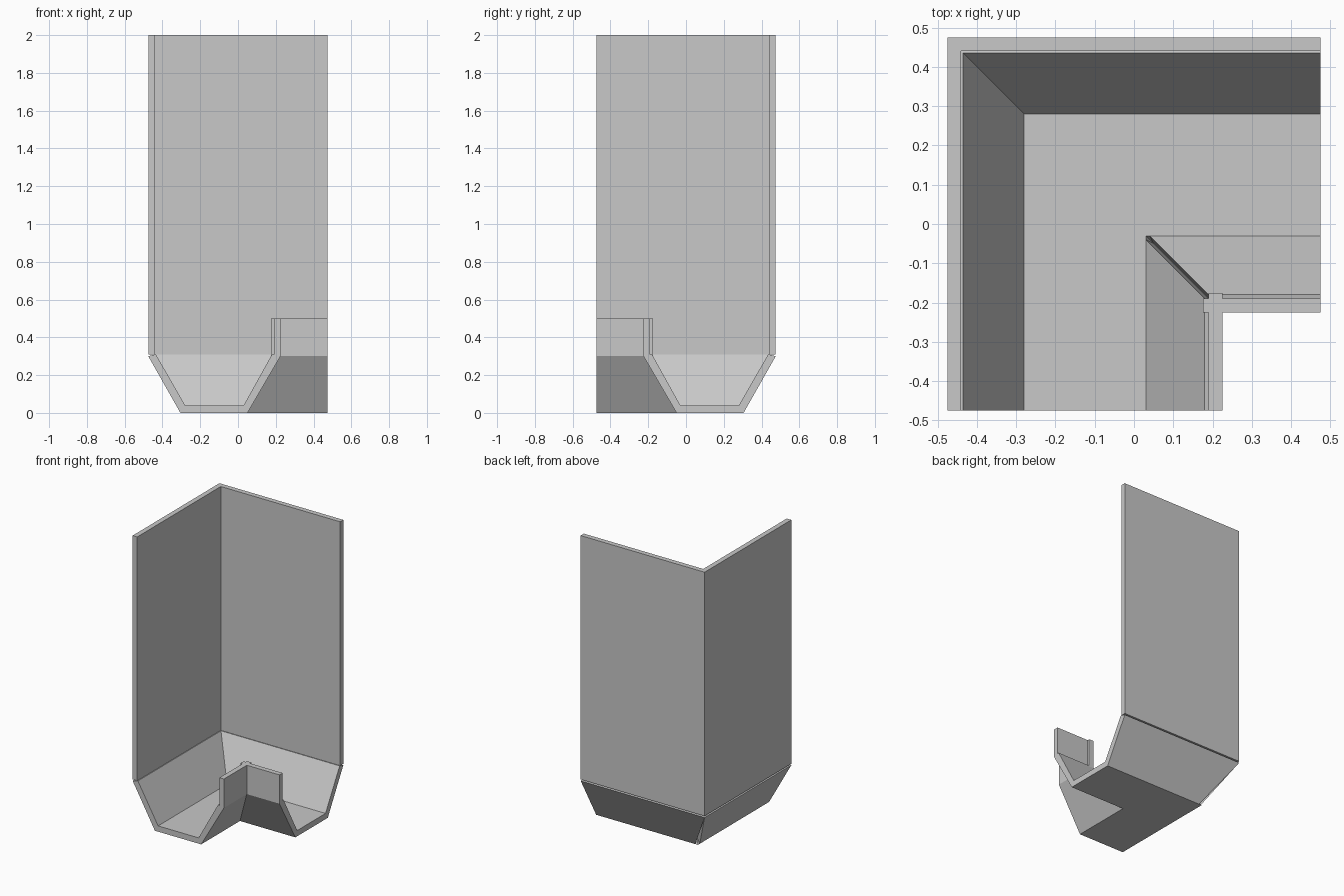
import bpy
import bmesh

cube = bpy.data.objects.get("Cube")
if cube:
    bpy.data.objects.remove(cube, do_unlink=True)

grey = bpy.data.materials.new("light_grey")
grey.use_nodes = True
colour = (0.58, 0.58, 0.58, 1)
grey.diffuse_color = colour
grey.node_tree.nodes["Principled BSDF"].inputs["Base Color"].default_value = colour

END = 0.475  # open end of each leg


def panel(name, section, stops=None):
    """Run a four-point section (offset, height) along both legs of the corner.

    Without stops the legs are mitred together; stops give each point
    its own end position, leaving an open or overlapping joint."""
    bm = bmesh.new()
    ends = stops or [p for p, z in section]
    for leg in range(2):
        rings = [[], []]
        for (p, z), stop in zip(section, ends):
            for ring, y in zip(rings, (-END, -stop)):
                x = p
                # the second leg is the first reflected across the mitre
                co = (x, y, z) if leg == 0 else (-y, -x, z)
                ring.append(bm.verts.new(co))
        near, far = rings
        n = len(section)
        for i in range(n):
            j = (i + 1) % n
            bm.faces.new((near[i], near[j], far[j], far[i]))
        bm.faces.new(near)
        if stops:
            bm.faces.new(far)
    if not stops:
        bmesh.ops.remove_doubles(bm, verts=bm.verts, dist=0.0001)
    bmesh.ops.recalc_face_normals(bm, faces=bm.faces)
    mesh = bpy.data.meshes.new(name)
    bm.to_mesh(mesh)
    bm.free()
    mesh.materials.append(grey)
    obj = bpy.data.objects.new(name, mesh)
    bpy.context.collection.objects.link(obj)
    return obj


# Tall outer walls
panel("tall_walls", [(-0.475, 0.31), (-0.44, 0.31), (-0.44, 2), (-0.475, 2)])

# Outer sloping sides, with a narrow notch opening at the lower corner
panel("outer_slopes",
      [(-0.28, 0.04), (-0.435, 0.31), (-0.475, 0.30), (-0.305, 0)],
      [-0.28, -0.435, -0.475, -0.285])

# Flat channel floor
panel("floor", [(-0.305, 0), (0.05, 0), (0.03, 0.04), (-0.28, 0.04)])

# Inner sloping sides, with a groove along the mitre
panel("inner_slopes",
      [(0.03, 0.04), (0.18, 0.31), (0.225, 0.30), (0.05, 0)],
      [0.04, 0.19, 0.225, 0.05])

# Short front lips, crossing slightly past each other at the corner
panel("short_lips",
      [(0.19, 0.30), (0.225, 0.30), (0.225, 0.5), (0.19, 0.5)],
      [0.175] * 4)
